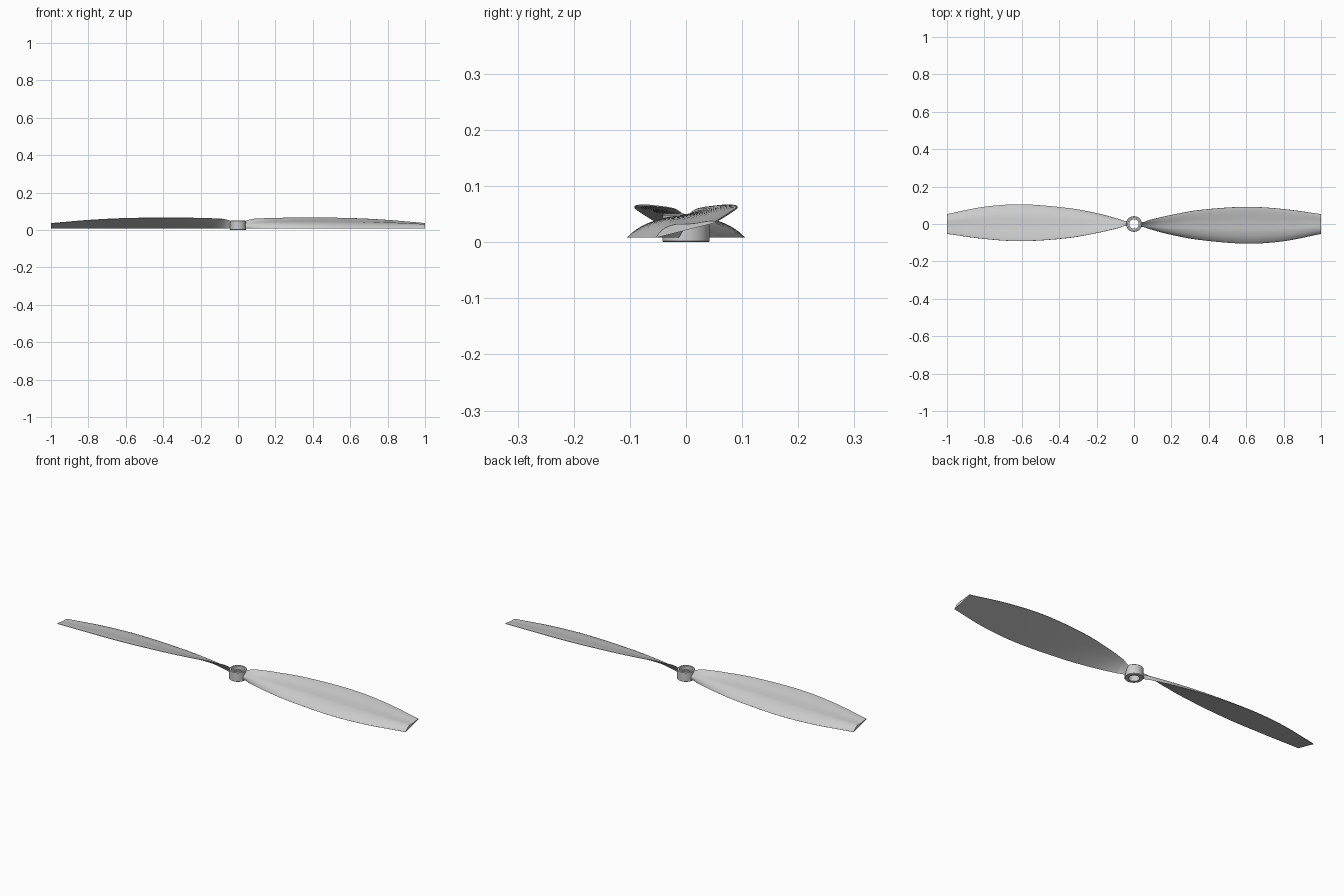
import bpy, bmesh, math
from mathutils import Vector, Matrix

if "Cube" in bpy.data.objects:
    bpy.data.objects.remove(bpy.data.objects["Cube"])

grey = bpy.data.materials.new("light grey plastic")
grey.use_nodes = True
colour = (0.6, 0.6, 0.6, 1)
grey.diffuse_color = colour
grey.node_tree.nodes["Principled BSDF"].inputs["Base Color"].default_value = colour


def finish(bm, name, angle):
    bmesh.ops.recalc_face_normals(bm, faces=bm.faces)
    mesh = bpy.data.meshes.new(name)
    bm.to_mesh(mesh)
    bm.free()
    mesh.materials.append(grey)
    obj = bpy.data.objects.new(name, mesh)
    bpy.context.collection.objects.link(obj)
    bpy.ops.object.select_all(action='DESELECT')
    obj.select_set(True)
    bpy.context.view_layer.objects.active = obj
    bpy.ops.object.shade_smooth_by_angle(angle=math.radians(angle))
    return obj


def spline(rows, steps):
    """Smooth curve through rows whose first entry increases."""
    def slope(i):
        a, b = rows[max(i - 1, 0)], rows[min(i + 1, len(rows) - 1)]
        return (b - a) / (b[0] - a[0])
    out = [rows[0]]
    for i in range(len(rows) - 1):
        p, q = rows[i], rows[i + 1]
        h = q[0] - p[0]
        for k in range(1, steps + 1):
            t = k / steps
            s = t * t * (3 - 2 * t)
            out.append(p * (1 - s) + q * s
                       + slope(i) * (h * t * (1 - t) ** 2)
                       - slope(i + 1) * (h * t * t * (1 - t)))
    return out


# Blade stations: x, low edge y, high edge y, high edge z, thickness scale
stations = [
    (.034, -.012, .010, .046, .6),
    (.055, -.015, .012, .053, .6),
    (.08, -.026, .021, .059, .65),
    (.2, -.058, .049, .063, .9),
    (.35, -.085, .075, .065, 1),
    (.6, -.105, .092, .062, 1),
    (.8, -.092, .080, .052, 1),
    (1, -.053, .053, .035, .9),
]
# Upper surface: chord fraction, height above the flat underside
camber = [(0, .0005), (.06, .007), (.18, .0145), (.35, .0165), (.5, .0125),
          (.65, .009), (.8, .0075), (.92, .0055), (1, .0025)]
LOW_Z = .008


class Row(list):
    """Small vector of any length."""
    def __add__(self, o): return Row(a + b for a, b in zip(self, o))
    def __sub__(self, o): return Row(a - b for a, b in zip(self, o))
    def __mul__(self, k): return Row(a * k for a in self)
    def __truediv__(self, k): return Row(a / k for a in self)


def blade(name, turn):
    bm = bmesh.new()
    upper = spline([Row(c) for c in camber], 3)
    lower = [(i / 8, 0) for i in range(8, -1, -1)]
    rings = []
    for x, y0, y1, z1, scale in spline([Row(s) for s in stations], 6):
        low, high = Vector((x, y0, LOW_Z)), Vector((x, y1, z1))
        along = high - low
        up = Vector((0, -along.z, along.y)).normalized()
        rings.append([bm.verts.new(low + along * u + up * (h * scale))
                      for u, h in list(upper) + lower])
    n = len(rings[0])
    for a, b in zip(rings, rings[1:]):
        for i in range(n):
            j = (i + 1) % n
            bm.faces.new((a[i], a[j], b[j], b[i]))
    bm.faces.new(rings[0])
    bm.faces.new(rings[-1])
    bm.transform(Matrix.Rotation(turn, 4, 'Z'))
    finish(bm, name, 40)


blade("left_blade", 0)
blade("right_blade", math.pi)

# Hub: ring with a stepped bore
bm = bmesh.new()
profile = [(.025, 0), (.040, 0), (.042, .002), (.042, .048), (.040, .05),
           (.032, .05), (.032, .03), (.025, .03)]
SIDES = 48
rings = []
for i in range(SIDES):
    a = math.tau * i / SIDES
    rings.append([bm.verts.new((r * math.cos(a), r * math.sin(a), z))
                  for r, z in profile])
for i, a in enumerate(rings):
    b = rings[(i + 1) % SIDES]
    for j in range(len(profile)):
        k = (j + 1) % len(profile)
        bm.faces.new((a[j], a[k], b[k], b[j]))
finish(bm, "hub", 35)
